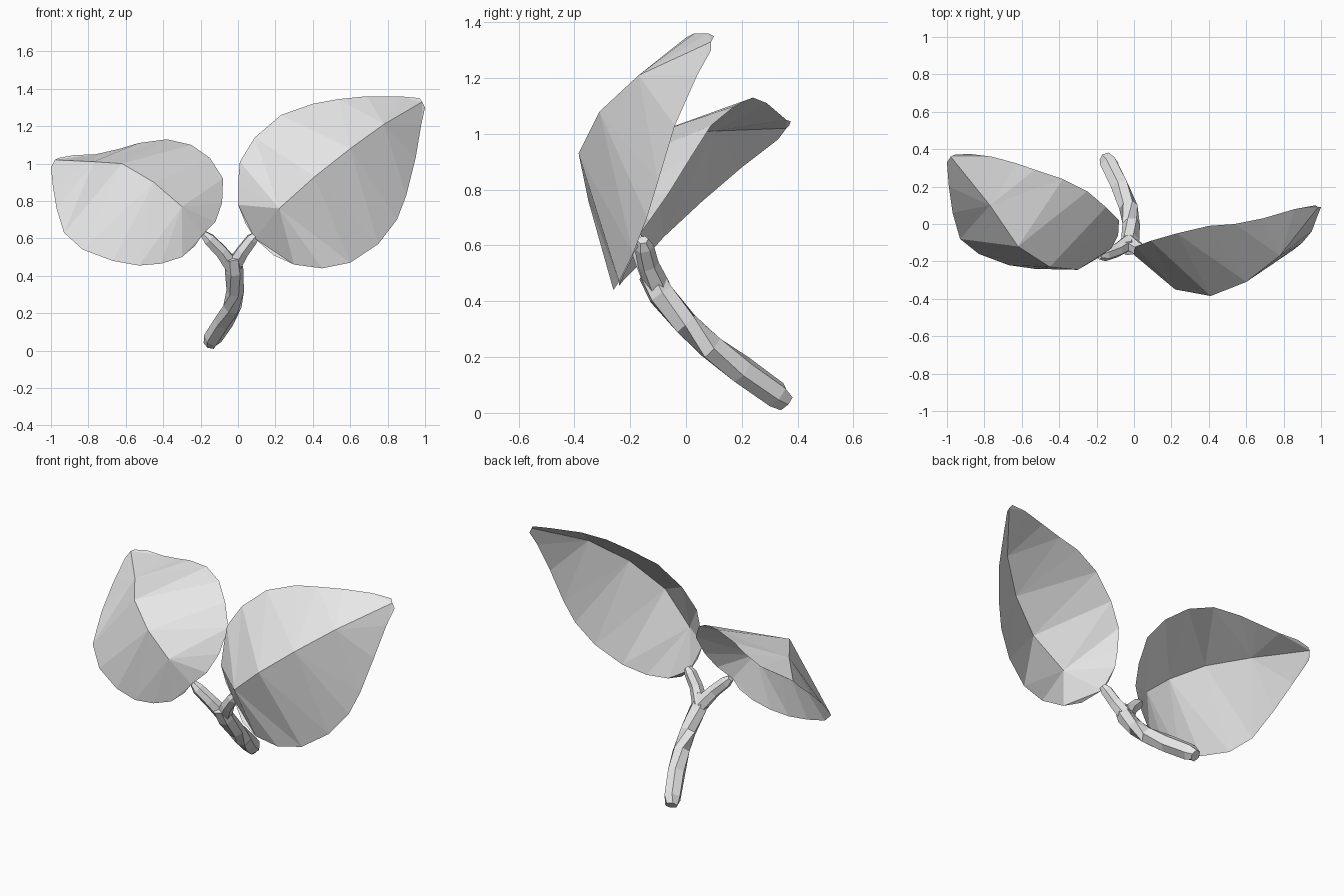
import bpy, bmesh, math
from mathutils import Vector

grey = bpy.data.materials.new("pale_grey")
grey.diffuse_color = (0.8, 0.8, 0.8, 1)


def finish(name, bm):
    mesh = bpy.data.meshes.new(name)
    bm.to_mesh(mesh)
    bm.free()
    mesh.materials.append(grey)
    obj = bpy.data.objects.new(name, mesh)
    bpy.context.collection.objects.link(obj)
    return obj


def leaf(name, midrib, upper, lower):
    """Folded blade: a triangle strip from the midrib to each rim."""
    bm = bmesh.new()
    rib = [bm.verts.new(p) for p in midrib]
    for rim_points, flip in ((upper, False), (lower, True)):
        rim = [rib[0]] + [bm.verts.new(p) for p in rim_points] + [rib[-1]]
        i = j = 0
        while i < len(rib) - 1 or j < len(rim) - 1:
            # step along whichever side leaves the shorter cross edge
            rib_gap = (rib[i + 1].co - rim[j].co).length if i < len(rib) - 1 else 9
            rim_gap = (rib[i].co - rim[j + 1].co).length if j < len(rim) - 1 else 9
            if rib_gap < rim_gap and j > 0:
                tri = [rib[i], rib[i + 1], rim[j]]
                i += 1
            else:
                tri = [rib[i], rim[j + 1], rim[j]]
                j += 1
            if len(set(tri)) == 3:
                bm.faces.new(tri[::-1] if flip else tri)
    return finish(name, bm)


def tube(name, path, radii, sides=6):
    """Faceted twig following a path, capped at both ends."""
    bm = bmesh.new()
    pts = [Vector(p) for p in path]
    rings = []
    for k, p in enumerate(pts):
        along = (pts[min(k + 1, len(pts) - 1)] - pts[max(k - 1, 0)]).normalized()
        side = along.cross(Vector((0, -1, 0.6))).normalized()
        out = side.cross(along)
        angles = [math.tau * s / sides for s in range(sides)]
        rings.append([bm.verts.new(p + radii[k] * (side * math.cos(a) + out * math.sin(a)))
                      for a in angles])
    for a, b in zip(rings, rings[1:]):
        for s in range(sides):
            t = (s + 1) % sides
            bm.faces.new((a[s], a[t], b[t], b[s]))
    bm.faces.new(rings[0][::-1])
    bm.faces.new(rings[-1])
    bmesh.ops.recalc_face_normals(bm, faces=bm.faces)
    return finish(name, bm)


# Large leaf
leaf("large_leaf",
     midrib=[(0.09, -0.17, 0.60), (0.22, -0.35, 0.76), (0.41, -0.385, 0.93),
             (0.60, -0.31, 1.08), (0.78, -0.17, 1.21), (0.985, 0.09, 1.33)],
     upper=[(0.04, -0.17, 0.68), (0.0, -0.165, 0.78), (0.0, -0.14, 0.89),
            (0.01, -0.12, 1.01), (0.09, -0.09, 1.14), (0.23, -0.05, 1.26),
            (0.40, -0.01, 1.32), (0.54, 0.0, 1.345), (0.69, 0.03, 1.36),
            (0.86, 0.08, 1.36), (0.97, 0.10, 1.35)],
     lower=[(0.19, -0.23, 0.51), (0.30, -0.255, 0.46), (0.45, -0.26, 0.44),
            (0.60, -0.24, 0.47), (0.75, -0.19, 0.57), (0.85, -0.14, 0.70),
            (0.90, -0.10, 0.83), (0.95, -0.04, 1.03), (0.98, 0.04, 1.21),
            (1.0, 0.09, 1.30)])

# Small leaf
leaf("small_leaf",
     midrib=[(-0.19, -0.18, 0.62), (-0.30, -0.245, 0.77), (-0.45, -0.23, 0.90),
             (-0.62, -0.12, 1.0), (-0.77, 0.10, 1.01), (-0.98, 0.36, 1.02)],
     upper=[(-0.12, -0.13, 0.69), (-0.085, -0.06, 0.79), (-0.08, 0.02, 0.92),
            (-0.15, 0.09, 1.03), (-0.25, 0.175, 1.10), (-0.38, 0.24, 1.13),
            (-0.53, 0.29, 1.11), (-0.63, 0.325, 1.08), (-0.76, 0.36, 1.05),
            (-0.88, 0.375, 1.045), (-0.96, 0.37, 1.03)],
     lower=[(-0.23, -0.19, 0.56), (-0.30, -0.22, 0.50), (-0.41, -0.235, 0.465),
            (-0.53, -0.24, 0.455), (-0.67, -0.22, 0.48), (-0.83, -0.16, 0.54),
            (-0.93, -0.08, 0.63), (-0.97, 0.06, 0.76), (-0.99, 0.20, 0.88),
            (-1.0, 0.33, 0.98)])

# Curved stem and its two forks
tube("stem",
     [(-0.15, 0.355, 0.035), (-0.135, 0.325, 0.065), (-0.075, 0.20, 0.155),
      (-0.03, 0.09, 0.235), (-0.015, 0.0, 0.32), (-0.02, -0.09, 0.425),
      (-0.03, -0.13, 0.50)],
     [0.036, 0.05, 0.052, 0.05, 0.047, 0.05, 0.045])
tube("right_fork",
     [(-0.025, -0.10, 0.45), (0.025, -0.135, 0.53), (0.075, -0.15, 0.595), (0.10, -0.155, 0.62)],
     [0.045, 0.038, 0.035, 0.02])
tube("left_fork",
     [(-0.03, -0.10, 0.45), (-0.09, -0.14, 0.53), (-0.155, -0.165, 0.595), (-0.185, -0.17, 0.625)],
     [0.045, 0.038, 0.035, 0.02])
